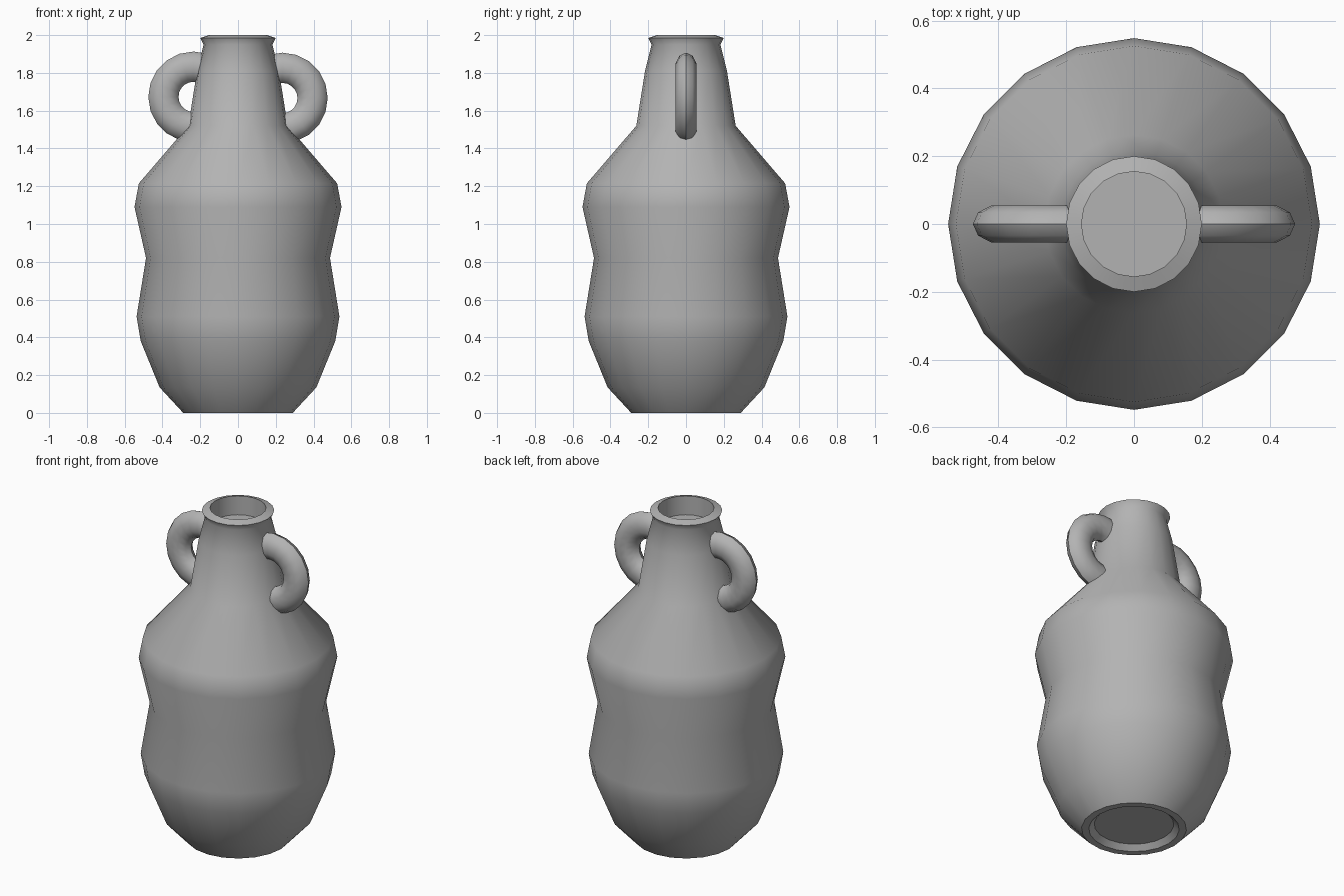
import bpy, bmesh
from math import sin, cos, pi, radians

cube = bpy.data.objects.get("Cube")
if cube:
    bpy.data.objects.remove(cube, do_unlink=True)

grey = bpy.data.materials.new("clay_grey")
grey.use_nodes = True
colour = (0.45, 0.45, 0.45, 1)
grey.diffuse_color = colour
grey.node_tree.nodes["Principled BSDF"].inputs["Base Color"].default_value = colour


def skin(name, rings):
    """Bridge successive closed rings of points and cap both ends."""
    bm = bmesh.new()
    loops = [[bm.verts.new(p) for p in ring] for ring in rings]
    n = len(loops[0])
    for a, b in zip(loops, loops[1:]):
        for i in range(n):
            j = (i + 1) % n
            bm.faces.new((a[i], a[j], b[j], b[i]))
    bm.faces.new(loops[0][::-1])
    bm.faces.new(loops[-1])
    bmesh.ops.recalc_face_normals(bm, faces=bm.faces)
    mesh = bpy.data.meshes.new(name)
    bm.to_mesh(mesh)
    bm.free()
    mesh.materials.append(grey)
    obj = bpy.data.objects.new(name, mesh)
    bpy.context.collection.objects.link(obj)
    bpy.ops.object.select_all(action="DESELECT")
    obj.select_set(True)
    bpy.context.view_layer.objects.active = obj
    bpy.ops.object.shade_smooth_by_angle(angle=radians(45))
    return obj


# Jug body: recessed foot, waisted belly, neck, lip and shallow mouth
profile = [(0.22, 0.03), (0.25, 0), (0.29, 0), (0.415, 0.135), (0.515, 0.38),
           (0.537, 0.51), (0.487, 0.82), (0.548, 1.09), (0.525, 1.215),
           (0.263, 1.52), (0.217, 1.81), (0.182, 1.95), (0.2, 1.985),
           (0.155, 2), (0.155, 1.885)]
SIDES = 20
skin("jug_body", [[(r * cos(2 * pi * i / SIDES), r * sin(2 * pi * i / SIDES), z)
                   for i in range(SIDES)] for r, z in profile])


# Loop handles: flattened ring sections whose ends sink into the neck
def handle(name, side, height):
    rings = []
    for step in range(-6, 7):
        a = step * pi / 10
        ring = []
        for k in range(10):
            t = 2 * pi * k / 10
            r = 0.16 + 0.08 * cos(t)
            ring.append((side * (0.235 + r * cos(a)), 0.058 * sin(t),
                         height + r * sin(a)))
        rings.append(ring)
    skin(name, rings)


handle("left_handle", 1, 1.667)
handle("right_handle", -1, 1.673)
